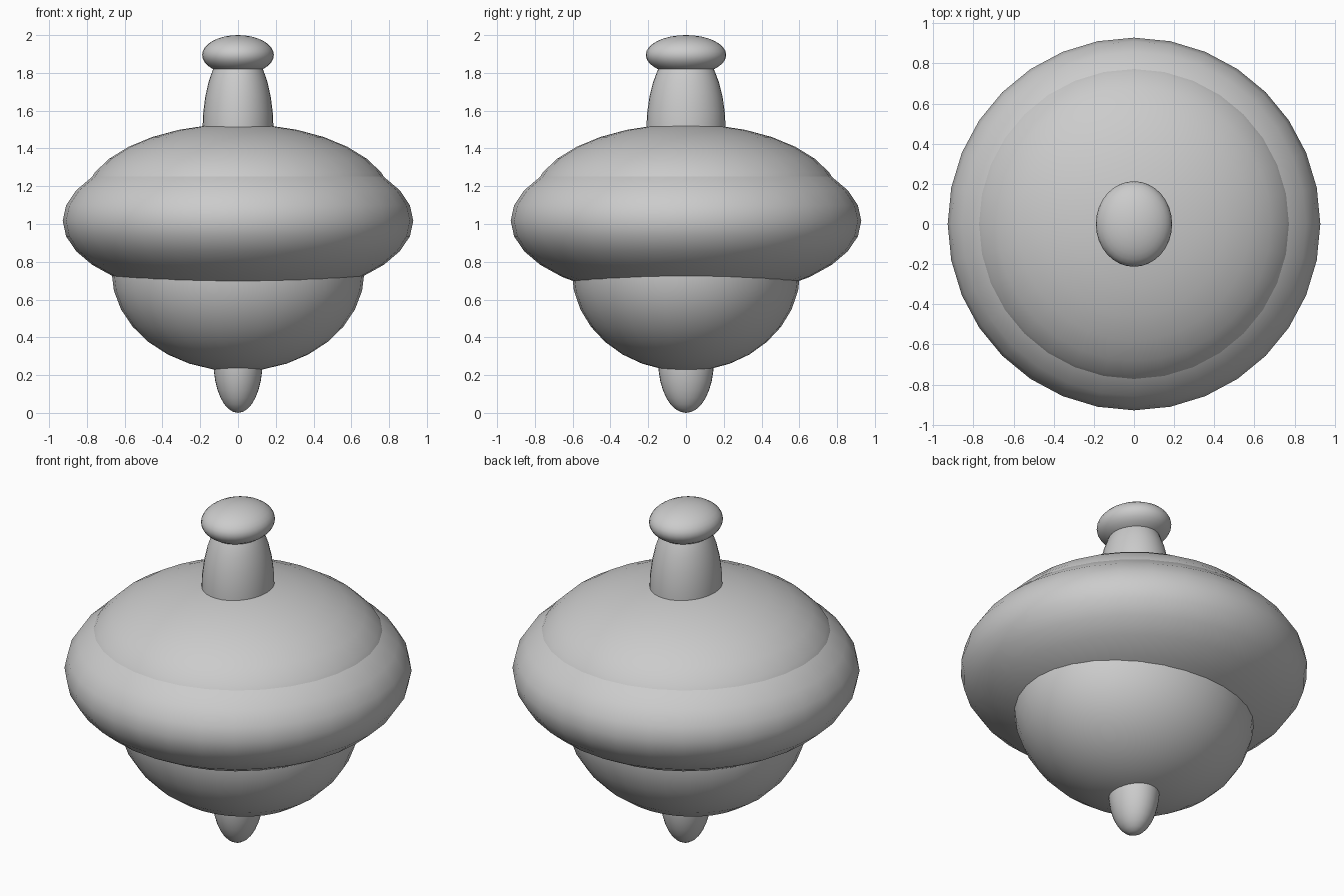
import bpy

if "Cube" in bpy.data.objects:
    bpy.data.objects.remove(bpy.data.objects["Cube"])


def ellipsoid(name, centre_z, radii):
    """Smooth ellipsoid centred on the vertical axis."""
    bpy.ops.mesh.primitive_uv_sphere_add(segments=32, ring_count=16, radius=1)
    ob = bpy.context.object
    ob.name = name
    ob.location = (0, 0, centre_z)
    ob.scale = radii
    bpy.ops.object.transform_apply(location=False, rotation=False, scale=True)
    bpy.ops.object.shade_smooth()
    return ob


# Parts from the ground up: name, centre height, (x, y, z) radii
PARTS = [
    ("tip", 0.27, (0.13, 0.147, 0.27)),
    ("lower_bowl", 0.75, (0.67, 0.605, 0.53)),
    ("wide_belt", 1.017, (0.928, 0.928, 0.42)),
    ("upper_dome", 1.115, (0.82, 0.82, 0.415)),
    ("handle_stem", 1.50, (0.188, 0.21, 0.45)),
    ("handle_knob", 1.895, (0.19, 0.213, 0.105)),
]

for name, centre_z, radii in PARTS:
    ellipsoid(name, centre_z, radii)
